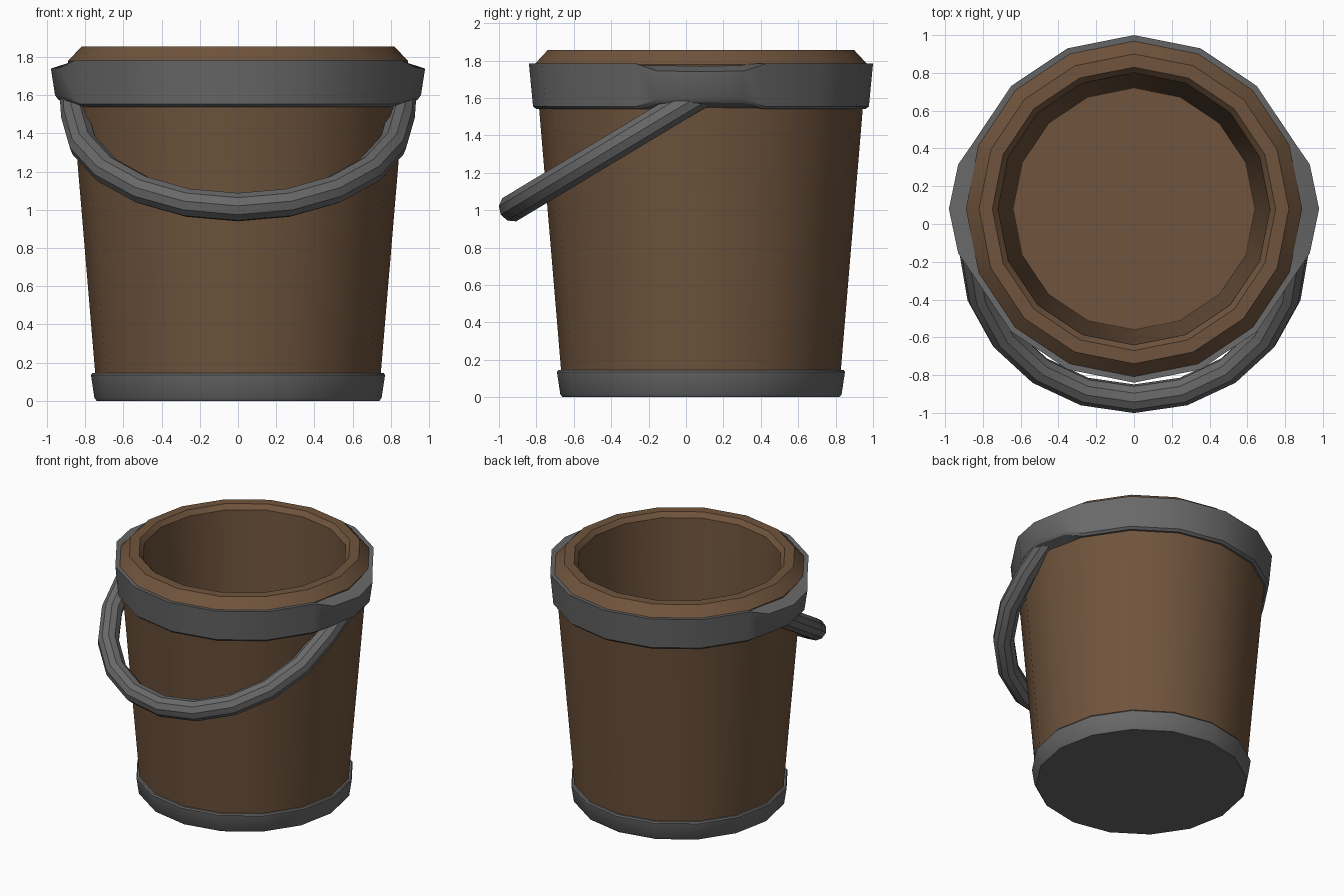
import bpy, bmesh, math
from math import cos, sin, pi, radians
from mathutils import Vector

if "Cube" in bpy.data.objects:
    bpy.data.objects.remove(bpy.data.objects["Cube"])

CY = 0.08          # bucket axis offset in y
SIDES = 16


def material(name, rgb):
    m = bpy.data.materials.new(name)
    m.diffuse_color = (*rgb, 1)
    m.use_nodes = True
    m.node_tree.nodes["Principled BSDF"].inputs["Base Color"].default_value = m.diffuse_color
    return m


wood = material("wood", (0.16, 0.088, 0.046))
metal = material("dark_metal", (0.14, 0.14, 0.14))


def loft(name, rings, mat, caps=True, closed=False):
    """Skin a list of equal-length point rings."""
    bm = bmesh.new()
    vs = [[bm.verts.new(p) for p in ring] for ring in rings]
    n = len(vs[0])
    pairs = list(zip(vs, vs[1:]))
    if closed:
        pairs.append((vs[-1], vs[0]))
    for a, b in pairs:
        for i in range(n):
            j = (i + 1) % n
            bm.faces.new((a[i], a[j], b[j], b[i]))
    if caps and not closed:
        bm.faces.new(vs[0])
        bm.faces.new(vs[-1])
    bmesh.ops.recalc_face_normals(bm, faces=bm.faces)
    me = bpy.data.meshes.new(name)
    bm.to_mesh(me)
    bm.free()
    me.materials.append(mat)
    ob = bpy.data.objects.new(name, me)
    bpy.context.collection.objects.link(ob)
    bpy.ops.object.select_all(action='DESELECT')
    ob.select_set(True)
    bpy.context.view_layer.objects.active = ob
    bpy.ops.object.shade_smooth_by_angle(angle=radians(30))
    return ob


def polar(r, a, z):
    return Vector((r * cos(a), CY + r * sin(a), z))


def circle(r, z):
    return [polar(r, 2 * pi * i / SIDES, z) for i in range(SIDES)]


# wooden bucket: outer wall, bevelled rim, inner wall, floor
loft("bucket_body", [circle(r, z) for r, z in [
    (0.74, 0.05), (0.865, 1.54), (0.89, 1.78), (0.82, 1.855),
    (0.75, 1.855), (0.72, 1.82), (0.64, 0.12)]], wood)

# metal base cup
loft("base_band", [circle(r, z) for r, z in [
    (0.74, 0.0), (0.752, 0.015), (0.77, 0.135), (0.763, 0.145),
    (0.72, 0.145), (0.72, 0.03)]], metal)

# upper band, swelling into a lug on each side
columns = []
for i in range(SIDES):
    a = 2 * pi * i / SIDES
    if i % 8 == 0:
        columns += [(a - radians(14.2), 0.96, 0.04),
                    (a, 0.98, 0.045),
                    (a + radians(14.2), 0.96, 0.04)]
    else:
        columns.append((a, 0.92, 0.0))
band = []
for a, r, d in columns:
    inner = 0.0 if r == 0.92 else 0.01
    band.append([polar(r, a, 1.785 - d), polar(r - 0.022, a, 1.555 + d),
                 polar(r - 0.04, a, 1.54 + d * 0.8), polar(0.845 - inner, a, 1.54),
                 polar(0.865 - inner, a, 1.78)])
loft("upper_band", band, metal, closed=True)

# swinging handle: half ellipse tilted forward, ends tucked under the lugs
tilt = radians(31)
down = Vector((0, -cos(tilt), -sin(tilt)))
normal = Vector((0, -sin(tilt), cos(tilt)))
side = Vector((1, 0, 0))
centre = Vector((0, -0.145, 1.483))
A, B, R = 0.85, 0.91, 0.076
path = [(side * -0.86 - down * 0.27, -side)]
for k in range(11):
    t = radians(-90 + 18 * k)
    out = (side * (sin(t) / A) + down * (cos(t) / B)).normalized()
    path.append((side * A * sin(t) + down * B * cos(t), out))
path.append((side * 0.86 - down * 0.27, side))
loft("handle", [[centre + p + R * (out * cos(2 * pi * j / 10) + normal * sin(2 * pi * j / 10))
                 for j in range(10)] for p, out in path], metal)
